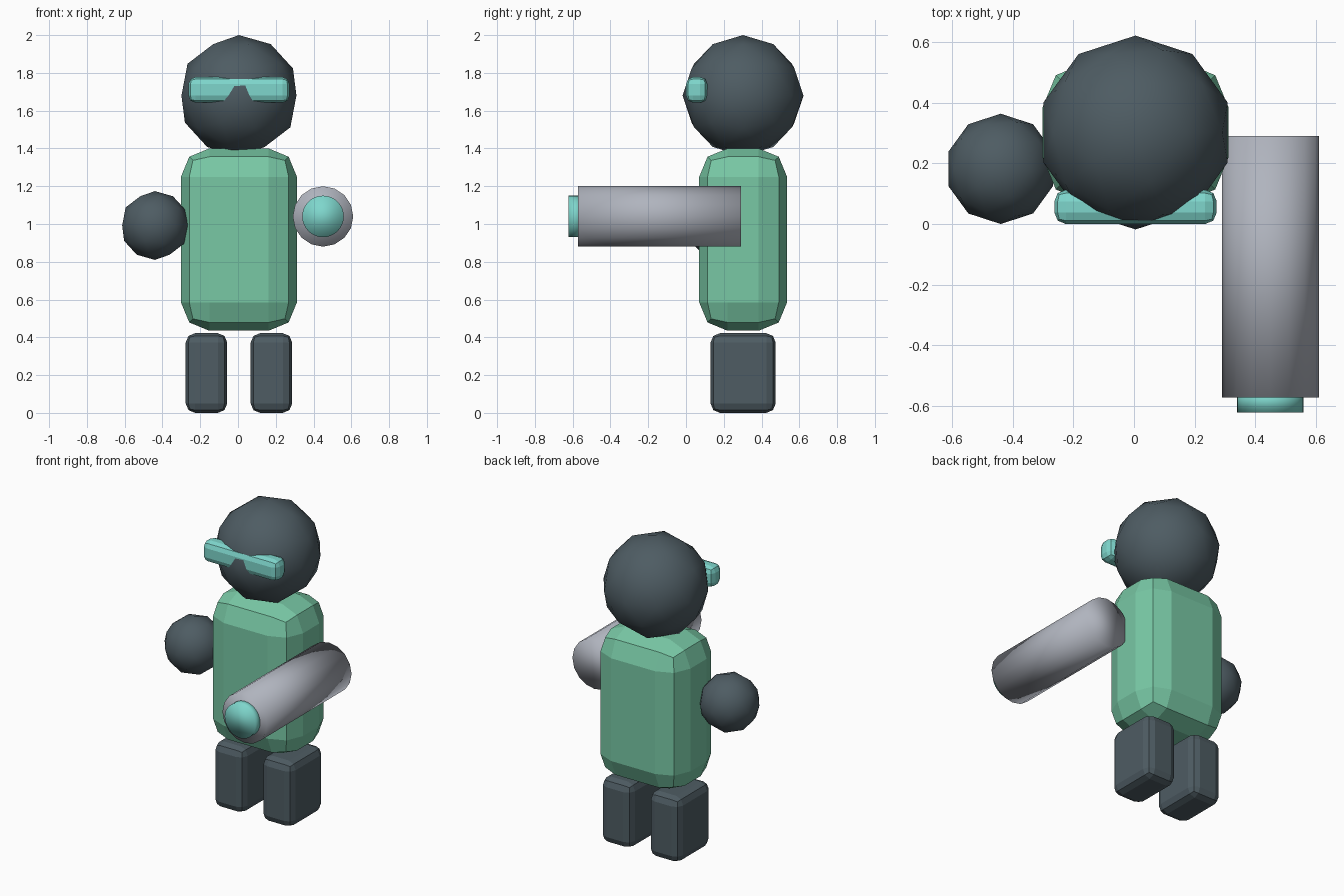
import bpy, bmesh, math
from mathutils import Matrix

if "Cube" in bpy.data.objects:
    bpy.data.objects.remove(bpy.data.objects["Cube"])


def material(name, rgb):
    lin = [((c / 255 + 0.055) / 1.055) ** 2.4 for c in rgb]
    m = bpy.data.materials.new(name)
    m.diffuse_color = (*lin, 1)
    m.use_nodes = True
    m.node_tree.nodes["Principled BSDF"].inputs["Base Color"].default_value = m.diffuse_color
    return m


DARK = material("dark slate", (78, 92, 99))
GREEN = material("soft green", (120, 200, 165))
TEAL = material("light teal", (126, 214, 204))
GREY = material("light grey", (176, 180, 190))


def finish(name, bm, mat, smooth):
    bmesh.ops.recalc_face_normals(bm, faces=bm.faces)
    me = bpy.data.meshes.new(name)
    for f in bm.faces:
        f.smooth = smooth
    bm.to_mesh(me)
    bm.free()
    me.materials.append(mat)
    ob = bpy.data.objects.new(name, me)
    bpy.context.collection.objects.link(ob)
    return ob


def rounded_box(name, lo, hi, bevel, mat):
    size = [b - a for a, b in zip(lo, hi)]
    mid = [(a + b) / 2 for a, b in zip(lo, hi)]
    bm = bmesh.new()
    bmesh.ops.create_cube(bm, size=1, matrix=Matrix.Translation(mid) @ Matrix.Diagonal((*size, 1)))
    bmesh.ops.bevel(bm, geom=bm.edges[:], offset=bevel, segments=2,
                    profile=0.5, affect='EDGES')
    return finish(name, bm, mat, False)


def ball(name, centre, radius, mat):
    bm = bmesh.new()
    bmesh.ops.create_icosphere(bm, subdivisions=2, radius=radius,
                               matrix=Matrix.Translation(centre))
    return finish(name, bm, mat, True)


def tube(name, x, z, radius, y0, y1, sides, mat):
    bm = bmesh.new()
    place = Matrix.Translation((x, (y0 + y1) / 2, z)) @ Matrix.Rotation(math.pi / 2, 4, 'X')
    bmesh.ops.create_cone(bm, cap_ends=True, segments=sides, radius1=radius,
                          radius2=radius, depth=y1 - y0, matrix=place)
    return finish(name, bm, mat, True)


CX = 0.005  # body centre line

# torso
rounded_box("torso", (CX - 0.307, 0.07, 0.435), (CX + 0.307, 0.535, 1.4), 0.15, GREEN)

# legs
for side, s in (("left", -1), ("right", 1)):
    x = CX + s * 0.172
    rounded_box(side + "_leg", (x - 0.11, 0.13, 0.0), (x + 0.11, 0.475, 0.422), 0.05, DARK)

# head and visor (the nose point of the head pokes through the visor)
ball("head", (CX, 0.302, 1.68), 0.32, DARK)
rounded_box("visor", (CX - 0.268, 0.0, 1.642), (CX + 0.268, 0.113, 1.778), 0.038, TEAL)

# round hand
ball("hand", (-0.44, 0.182, 0.992), 0.182, DARK)

# cannon arm with glowing muzzle
tube("cannon_arm", 0.45, 1.04, 0.16, -0.573, 0.29, 16, GREY)
tube("muzzle", 0.45, 1.04, 0.11, -0.622, -0.55, 32, TEAL)
